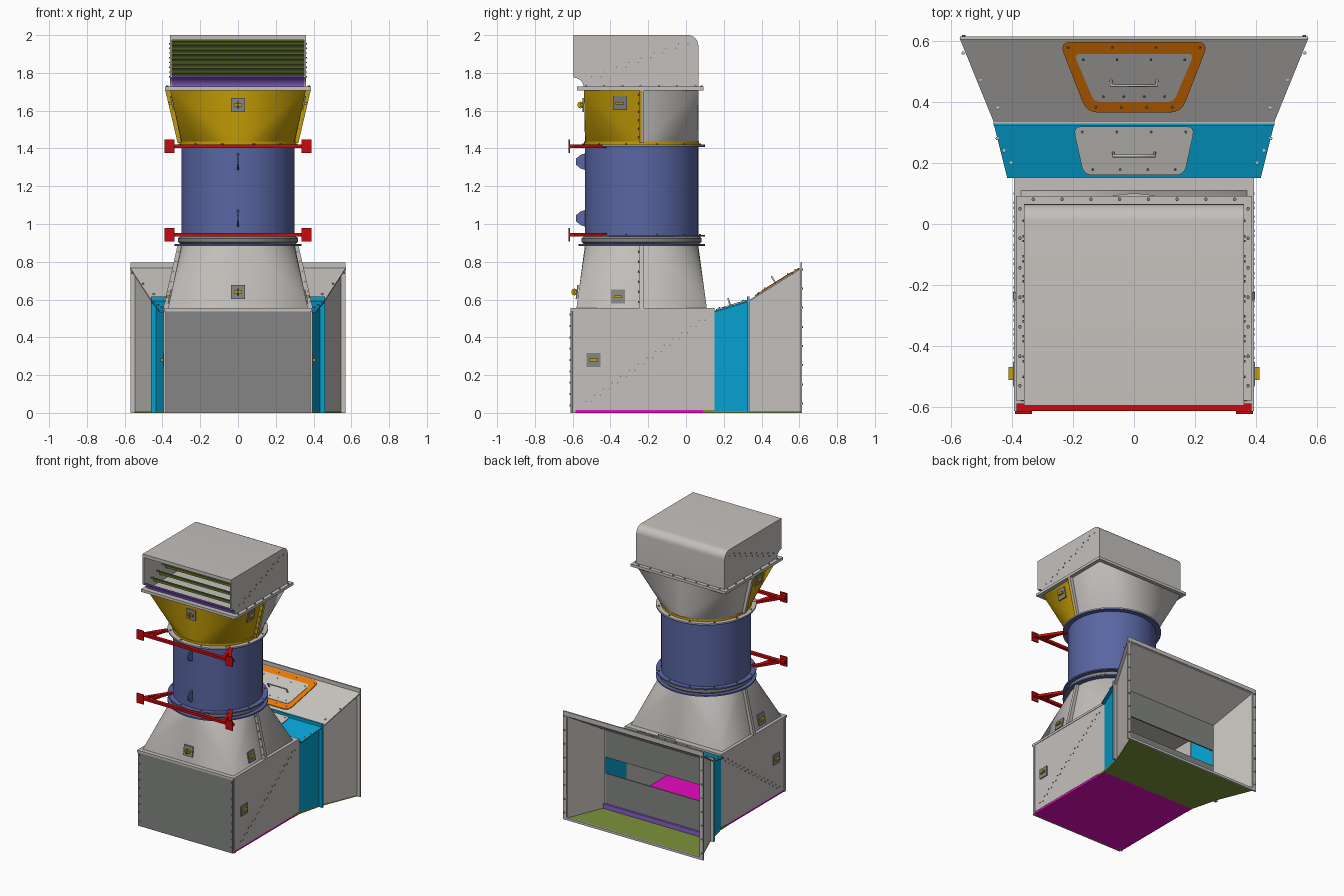
import bpy, bmesh, math
from mathutils import Vector

if "Cube" in bpy.data.objects:
    bpy.data.objects.remove(bpy.data.objects["Cube"])


def colour(name, r, g, b):
    m = bpy.data.materials.new(name)
    m.diffuse_color = [(c / 255) ** 2.2 for c in (r, g, b)] + [1]
    m.use_nodes = True
    m.node_tree.nodes["Principled BSDF"].inputs["Base Color"].default_value = m.diffuse_color
    return m


GREY = colour("light grey", 195, 191, 187)
DARK = colour("dark grey", 130, 132, 130)
BLUE = colour("slate blue", 90, 102, 162)
CYAN = colour("cyan", 14, 158, 206)
YELLOW = colour("mustard", 196, 157, 14)
RED = colour("red", 198, 18, 22)
ORANGE = colour("orange", 232, 120, 12)
GREEN = colour("olive green", 122, 145, 60)
PINK = colour("magenta", 240, 20, 200)
PURPLE = colour("purple", 135, 95, 200)
CY, R = -0.235, 0.30          # axis and radius of the round duct


def mesh(name, verts, faces, *mats, smooth=False):
    bm = bmesh.new()
    vs = [bm.verts.new(v) for v in verts]
    for f in faces:
        bm.faces.new([vs[i] for i in f])
    bmesh.ops.recalc_face_normals(bm, faces=bm.faces)
    me = bpy.data.meshes.new(name)
    bm.to_mesh(me)
    bm.free()
    for m in mats:
        me.materials.append(m)
    ob = bpy.data.objects.new(name, me)
    bpy.context.collection.objects.link(ob)
    if smooth:
        bpy.context.view_layer.objects.active = ob
        ob.select_set(True)
        bpy.ops.object.shade_smooth_by_angle(angle=math.radians(30))
        ob.select_set(False)
    return ob


def loft(name, a, b, mat, smooth=False):
    """Closed solid between two matching outlines."""
    n = len(a)
    faces = [(i, (i + 1) % n, n + (i + 1) % n, n + i) for i in range(n)]
    return mesh(name, list(a) + list(b), faces + [range(n), range(n, 2 * n)], mat, smooth=smooth)


def box(name, x0, x1, y0, y1, z0, z1, mat):
    q = [(x0, y0), (x1, y0), (x1, y1), (x0, y1)]
    return loft(name, [(x, y, z0) for x, y in q], [(x, y, z1) for x, y in q], mat)


def extrude_x(name, pts, x0, x1, mat, smooth=False):
    return loft(name, [(x0, y, z) for y, z in pts], [(x1, y, z) for y, z in pts], mat, smooth)


def slab(name, corners, offset, mat):
    o = Vector(offset)
    return loft(name, corners, [Vector(c) + o for c in corners], mat)


def arc(cy, cz, r, a0, a1, n=8):
    t = [math.radians(a0 + (a1 - a0) * i / n) for i in range(n + 1)]
    return [(cy + r * math.cos(a), cz + r * math.sin(a)) for a in t]


def disc(name, r0, r1, z0, z1, mat, n=64):
    def ring(r, z):
        return [(r * math.cos(i * math.tau / n), CY + r * math.sin(i * math.tau / n), z) for i in range(n)]
    return loft(name, ring(r0, z0), ring(r1, z1), mat, smooth=True)


def frame(name, w0, w1, y0, y1, zin, zout, mat):
    for s in (-1, 1):
        box(name + "_side", *sorted((s * w0, s * w1)), y0, y1, 0, zout, mat)
    box(name + "_top", -w1, w1, y0, y1, zin, zout, mat)


def bolts(name, a, b, count, axis, mat=DARK, r=0.006):
    """Row of small hexagonal bolt heads from a to b, facing along axis."""
    a, b = Vector(a), Vector(b)
    q = Vector(axis).to_track_quat('Z', 'Y')
    verts, faces = [], []
    for k in range(count):
        p, o = a.lerp(b, k / (count - 1)), len(verts)
        for h in (-0.003, 0.005):
            verts += [p + q @ Vector((r * math.cos(i * math.tau / 6), r * math.sin(i * math.tau / 6), h)) for i in range(6)]
        faces += [(o + i, o + (i + 1) % 6, o + 6 + (i + 1) % 6, o + 6 + i) for i in range(6)]
        faces.append(range(o + 6, o + 12))
    mesh(name, verts, faces, mat)


def rod(name, pts, r, mat):
    cu = bpy.data.curves.new(name, 'CURVE')
    cu.dimensions, cu.bevel_depth, cu.bevel_resolution = '3D', r, 1
    sp = cu.splines.new('POLY')
    sp.points.add(len(pts) - 1)
    for p, co in zip(sp.points, pts):
        p.co = (*co, 1)
    cu.materials.append(mat)
    bpy.context.collection.objects.link(bpy.data.objects.new(name, cu))


def transition(name, hx, y0, y1, zs, zr, front, n=10):
    """Square to round duct; the front half has its own colour."""
    sq = [(hx, y1, zs), (-hx, y1, zs), (-hx, y0, zs), (hx, y0, zs)]
    mid = [(0, y1, zs), (-hx, CY, zs), (0, y0, zs), (hx, CY, zs)]
    circ = [(R * math.cos(i * math.tau / (4 * n)), CY + R * math.sin(i * math.tau / (4 * n)), zr) for i in range(4 * n)]
    faces = []
    for q in range(4):
        faces += [(q, 8 + q * n + i, 8 + (q * n + i + 1) % (4 * n)) for i in range(n)]
        p = 8 + ((q + 1) * n) % (4 * n)
        faces += [(q, p, 4 + q), (4 + q, p, (q + 1) % 4)]
    ob = mesh(name, sq + mid + circ, faces, GREY, front, smooth=True)
    for f in ob.data.polygons:
        f.material_index = int(f.center.y < CY)
    # bolted seam ribs on both sides
    for s in (-1, 1):
        for d, m in ((-0.012, front), (0.012, GREY)):
            slab(name + "_rib", [(s * (hx - .01), CY, zs), (s * (hx + .026), CY, zs),
                                 (s * (R + .02), CY, zr), (s * (R - .01), CY, zr)], (0, d, 0), m)
        bolts(name + "_rib_bolts", (s * (hx + .012), CY - .013, zs * .9 + zr * .1),
              (s * (R + .015), CY - .013, zs * .1 + zr * .9), 6, (0, -1, 0))


# --- base box ---
for s in (-1, 1):
    box("base_side", *sorted((s * .378, s * .39)), -.60, .15, .015, .54, GREY)
    box("base_front_flange", *sorted((s * .37, s * .394)), -.602, -.585, 0, .545, GREY)
    bolts("base_front_bolts", (s * .375, -.611, .04), (s * .375, -.611, .52), 9, (0, -1, 0))
    for off in (0, .03):
        bolts("base_vane_bolts", (s * .39, -.53 + off, .06), (s * .39, .07 + off, .49), 14, (s, 0, 0), r=.004)
box("base_front_panel", -.385, .385, -.611, -.60, 0, .54, DARK)
box("base_floor", -.388, .388, -.60, .15, 0, .016, PINK)
for s in (-1, 1):
    box("base_floor_edge", *sorted((s * .38, s * .392)), .09, .15, .001, .016, GREEN)
box("base_top_flange", -.393, .393, -.612, .152, .538, .555, GREY)
for i in range(7):            # turning vanes inside the base
    y, z = -.52 + .085 * i, .05 + .062 * i
    extrude_x("base_vane", arc(y + .1, z + .1, .1, 180, 270) + arc(y + .1, z + .1, .094, 270, 180), -.378, .378, GREEN, True)


# --- flared outlet in two sections ---
def flare(name, y0, y1, w0, w1, h0, h1, mat):
    for s in (-1, 1):
        a, b = s * w0, s * w1
        slab(name + "_side", [(a, y0, .01), (b, y1, .01), (b, y1, h1), (a, y0, h0)], (-s * .01, 0, 0), mat)
        slab(name + "_edge_flange", [(a, y0, h0), (b, y1, h1), (b + s * .025, y1, h1), (a + s * .025, y0, h0)], (0, 0, -.008), mat)
        bolts(name + "_edge_bolts", (a + s * .013, y0 + .05, h0 + (h1 - h0) * .05 / (y1 - y0)),
              (b + s * .013, y1 - .05, h1 - (h1 - h0) * .05 / (y1 - y0)), 3, (0, 0, 1), GREY)
    slab(name + "_top", [(-w0, y0, h0), (w0, y0, h0), (w1, y1, h1), (-w1, y1, h1)], (0, 0, -.01), mat)
    slab(name + "_floor", [(-w0, y0, 0), (w0, y0, 0), (w1, y1, 0), (-w1, y1, 0)], (0, 0, .016), GREEN)


flare("outlet_neck", .15, .33, .39, .435, .54, .595, CYAN)
flare("outlet_mouth", .33, .61, .433, .547, .595, .77, GREY)
frame("neck_flange", .42, .46, .322, .33, .59, .615, CYAN)
frame("mouth_front_flange", .42, .46, .33, .337, .59, .615, GREY)
frame("mouth_rim", .543, .57, .605, .615, .768, .797, GREY)
box("mouth_rim_bottom", -.57, .57, .605, .615, 0, .018, GREY)
box("partition_upper", -.43, .43, .325, .335, .39, .595, DARK)
box("partition_lower", -.43, .43, .325, .335, .016, .27, DARK)
box("partition_sill", -.43, .43, .335, .35, .016, .05, PURPLE)
for s in (-1, 1):
    bolts("rim_bolts", (s * .558, .615, .05), (s * .558, .615, .76), 8, (0, 1, 0))


# --- access hatches on the sloping roofs ---
def hatch(name, y0, y1, w0, w1, slope, base, mat, thick, r=.04):
    cs = [Vector(c) for c in ((-w0, y0), (w0, y0), (w1, y1), (-w1, y1))]
    pts = []
    for i, c in enumerate(cs):
        a = c + (cs[i - 1] - c).normalized() * r
        b = c + (cs[(i + 1) % 4] - c).normalized() * r
        pts += [a * (1 - t) ** 2 + c * 2 * t * (1 - t) + b * t * t for t in (0, .25, .5, .75, 1)]
    low = [(p.x, p.y, base(p.y) - .002) for p in pts]
    loft(name, low, [(x, y, z + thick + .002) for x, y, z in low], mat)
    for y, w in ((y0 + .018, w0 - .03), (y1 - .018, w1 - .03)):
        bolts(name + "_bolts", (-w, y, base(y) + thick), (w, y, base(y) + thick), 4, (0, -slope, 1), r=.004)


def handle(name, y, w, slope, base):
    n = Vector((0, -slope, 1)).normalized() * .042
    p = [Vector((s * w, y, base(y))) for s in (-1, 1)]
    rod(name, [p[0], p[0] + n, p[1] + n, p[1]], .005, GREY)


neck_roof = lambda y: .54 + (y - .15) * .055 / .18
mouth_roof = lambda y: .595 + (y - .33) * .175 / .28
hatch("mouth_hatch_frame", .365, .597, .155, .245, .6, mouth_roof, ORANGE, .006)
hatch("mouth_hatch_lid", .40, .557, .13, .197, .6, mouth_roof, GREY, .009, .02)
hatch("neck_hatch_lid", .16, .32, .165, .20, .3, neck_roof, GREY, .007, .03)
handle("mouth_handle", .475, .075, .6, mouth_roof)
handle("neck_handle", .235, .068, .3, neck_roof)

# --- lower transition, flexible joint and round duct ---
transition("lower_transition", .37, -.58, .11, .555, .888, GREY)
disc("joint_lower_flange", .335, .335, .884, .894, BLUE)
disc("joint_sleeve_low", .305, .318, .894, .905, DARK)
disc("joint_sleeve_mid", .318, .318, .905, .924, DARK)
disc("joint_sleeve_high", .318, .305, .924, .935, DARK)
disc("duct_lower_flange", .335, .335, .933, .943, BLUE)
disc("round_duct", R, R, .94, 1.412, BLUE)
disc("duct_upper_flange", .335, .335, 1.408, 1.415, BLUE)
disc("transition_round_flange", .335, .335, 1.415, 1.421, GREY)
disc("transition_collar", .304, .304, 1.42, 1.437, YELLOW)
for z in (.943, 1.421):       # flange bolts
    for i in range(24):
        a = i * math.tau / 24
        p = (.32 * math.cos(a), CY + .32 * math.sin(a), z)
        bolts("flange_bolt", p, p, 2, (0, 0, 1)) if i % 2 else None
for z in (1.03, 1.33):        # lifting lugs
    extrude_x("lifting_lug", [(-.53, z - .045), (-.56, z - .035), (-.583, z - .015), (-.583, z + .015),
                              (-.56, z + .035), (-.53, z + .045)], -.004, .004, BLUE)

# --- wall brackets ---
for z in (.943, 1.412):
    box("bracket_front_bar", -.385, .385, -.613, -.588, z - .009, z + .009, RED)
    for s in (-1, 1):
        box("bracket_plate", *sorted((s * .335, s * .39)), -.622, -.613, z - .035, z + .035, RED)
        slab("bracket_arm", [(s * .375, -.613, z - .009), (s * .35, -.613, z - .009),
                             (s * .225, -.43, z - .009), (s * .25, -.42, z - .009)], (0, 0, .018), RED)
        slab("bracket_brace", [(s * .31, -.60, z - .008), (s * .29, -.60, z - .008),
                               (s * .255, -.47, z - .008), (s * .275, -.46, z - .008)], (0, 0, .016), RED)

# --- upper transition and hood ---
transition("upper_transition", .36, -.54, .065, 1.712, 1.43, YELLOW)
box("hood_flange", -.386, .386, -.578, .092, 1.708, 1.728, GREY)
for s in (-1, 1):
    bolts("hood_flange_bolts", (s * .374, -.53, 1.728), (s * .374, .05, 1.728), 7, (0, 0, 1))
bolts("hood_flange_back_bolts", (-.33, .081, 1.728), (.33, .081, 1.728), 8, (0, 0, 1))
notch = arc(-.595, 1.722, .053, 90, 0)
crown = arc(.01, 1.945, .055, 0, 90)
side = [(-.595, 2.0)] + notch + [(.065, 1.722)] + crown
for s in (-1, 1):
    extrude_x("hood_side", side, *sorted((s * .35, s * .36)), GREY)
    for off in (0, .05):
        bolts("hood_vane_bolts", (s * .36, -.5 + off, 1.78), (s * .36, -.04 + off, 1.955), 8, (s, 0, 0), r=.004)
inner = arc(.01, 1.945, .045, 90, 0)
extrude_x("hood_cover", [(.065, 1.722)] + crown + [(-.595, 2.0), (-.595, 1.99)] + inner + [(.055, 1.722)], -.359, .359, GREY, True)
box("hood_front_lip", -.355, .355, -.595, -.585, 1.975, 1.999, GREY)
extrude_x("hood_sill", notch + arc(-.595, 1.722, .061, 0, 90), -.352, .352, PURPLE, True)
for i in range(8):            # turning vanes in the hood mouth
    y, z = -.52 + .067 * i, 1.802 + .0245 * i
    extrude_x("hood_vane", arc(y, z - .045, .045, 90, 0) + arc(y, z - .045, .041, 0, 90), -.352, .352, GREEN, True)


# --- inspection latches ---
def latch(name, c, u, v, n):
    """Square plate with a small catch; u across, v up the panel, n outward."""
    c, u, v, n = (Vector(k) for k in (c, u, v, n))
    for part, a, b, d, m in (("plate", .037, .037, .008, DARK), ("catch", .022, .007, .022, YELLOW)):
        slab(name + "_" + part, [c - u * a - v * b, c + u * a - v * b, c + u * a + v * b, c - u * a + v * b], n * d, m)


front = Vector((0, -1, 0))
for name, y, z, t in (("lower_front", -.572, .64, .12), ("upper_front", -.54, 1.63, 0)):
    latch(name, (0, y, z), (1, 0, 0), (0, t, 1), front)
    extrude_x(name + "_ring", arc(y - .018, z, .018, 0, 360, 11)[:-1], -.003, .003, YELLOW)
for s in (-1, 1):
    out = (s, 0, 0)
    latch("base_side", (s * .389, -.49, .28), (0, 1, 0), (0, 0, 1), out)
    latch("lower_side", (s * .357, -.36, .615), (0, 1, 0), (-s * .21, 0, 1), out)
    latch("upper_side", (s * .345, -.35, 1.64), (0, 1, 0), (s * .21, 0, 1), out)
